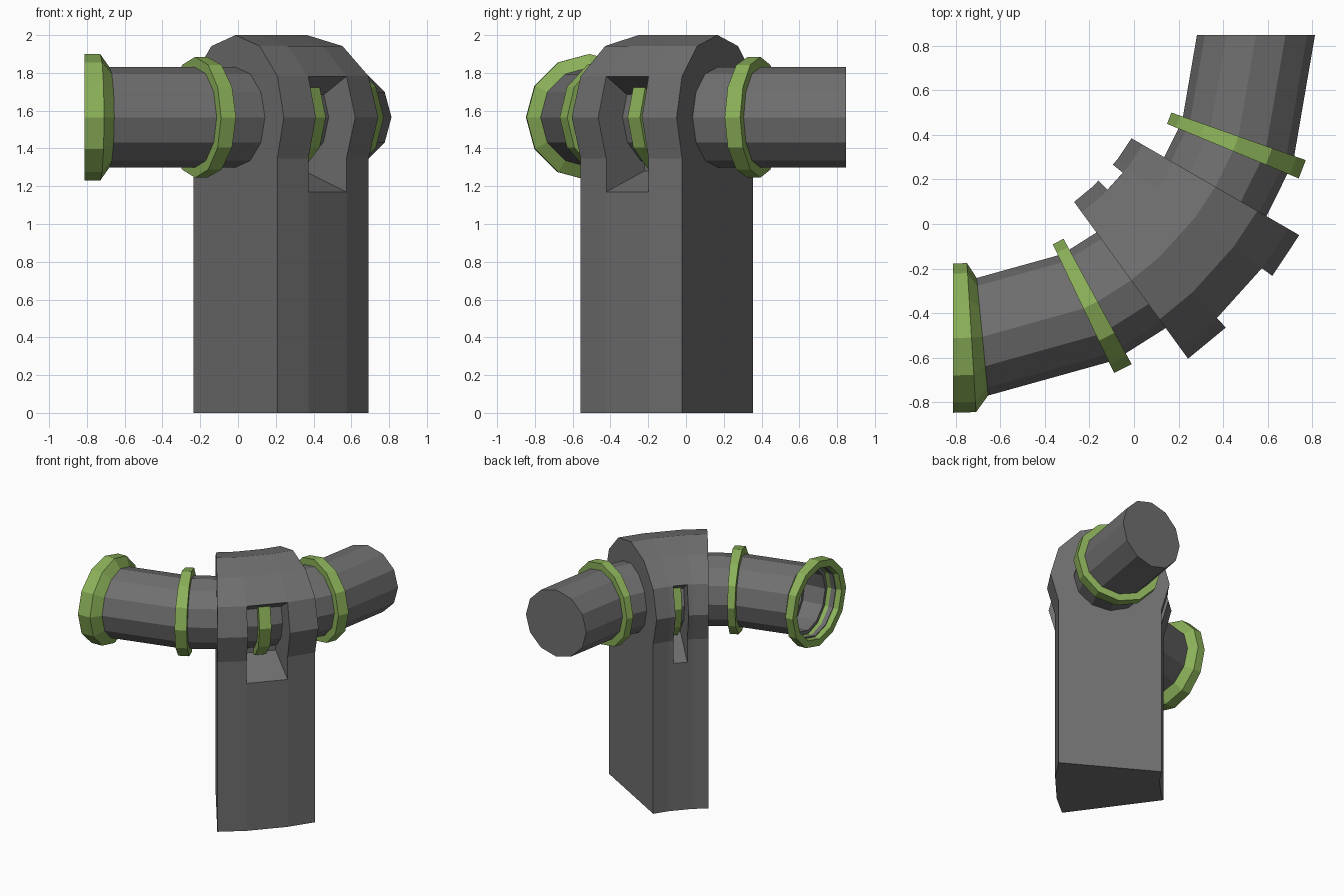
import bpy, bmesh
from math import cos, sin, radians, pi

if "Cube" in bpy.data.objects:
    bpy.data.objects.remove(bpy.data.objects["Cube"])

# Everything follows one quarter-circle path seen from above
CX, CY, R, ZC = -0.8125, 0.8475, 1.36, 1.565
SIDES = 12


def material(name, rgb):
    m = bpy.data.materials.new(name)
    m.diffuse_color = (*rgb, 1)
    m.use_nodes = True
    m.node_tree.nodes["Principled BSDF"].inputs["Base Color"].default_value = m.diffuse_color
    return m


GREEN = material("green_paint", (0.26, 0.44, 0.10))
DARK = material("dark_metal", (0.16, 0.16, 0.16))


def place(deg, h, z):
    a = radians(deg)
    return (CX + (R + h) * cos(a), CY + (R + h) * sin(a), z)


def circle(r):
    return [(r * cos(2 * pi * i / SIDES), ZC + r * sin(2 * pi * i / SIDES))
            for i in range(SIDES)]


def loft(name, stations, mat, closed=False):
    """Skin (angle, profile) stations; capped, or closed into a ring."""
    bm = bmesh.new()
    rows = [[bm.verts.new(place(a, h, z)) for h, z in prof] for a, prof in stations]
    pairs = list(zip(rows, rows[1:]))
    if closed:
        pairs.append((rows[-1], rows[0]))
    else:
        bm.faces.new(rows[0])
        bm.faces.new(rows[-1])
    n = len(rows[0])
    for p, q in pairs:
        for i in range(n):
            j = (i + 1) % n
            bm.faces.new((p[i], p[j], q[j], q[i]))
    bmesh.ops.recalc_face_normals(bm, faces=bm.faces)
    me = bpy.data.meshes.new(name)
    bm.to_mesh(me)
    bm.free()
    me.materials.append(mat)
    ob = bpy.data.objects.new(name, me)
    bpy.context.collection.objects.link(ob)
    return ob


# Bent pipe with a stepped socket at its left end
outer = [0, -19.5, -22.5, -30, -40.5, -43.5, -54, -61.5, -64.5, -84.4]
pipe = [(a, 0.265) for a in outer]
pipe += [(-88.5, 0.275), (-88.5, 0.265), (-86, 0.265), (-86, 0.235),
         (-80, 0.235), (-80, 0.205), (-74, 0.205)]
loft("pipe", [(a, circle(r)) for a, r in pipe], DARK)

# Green end flange and collars
flange = [(-90, 0.335), (-86.5, 0.335), (-84.4, 0.264), (-87, 0.264), (-90, 0.28)]
loft("end_flange", [(a, circle(r)) for a, r in flange], GREEN, closed=True)
for k, c in enumerate((-21, -42, -63)):
    ring = [(c - 1.5, 0.32), (c + 1.5, 0.32), (c + 1.5, 0.255), (c - 1.5, 0.255)]
    loft(f"collar_{k + 1}", [(a, circle(r)) for a, r in ring], GREEN, closed=True)

# Support pillar: round head running straight down to the ground
head = [circle(0.435)[i] for i in range(-1, 8)]
w = head[0][0]
profile = head + [(-w, 0), (w, 0)]
pillar = loft("support_pillar", [(a, profile) for a in (-54, -47, -37, -30)], DARK)

# Tapered windows on both sides that show the middle collar
for name, side, half in (("outer", 1, 4.98), ("inner", -1, 3)):
    near, far = 0.1, 0.5
    slot = [(side * h, z0 + s * (h - w)) for h, z0, s in (
        (near, 1.17, -0.4), (far, 1.17, -0.4), (far, 1.782, 0.65), (near, 1.782, 0.65))]
    cut = loft(f"{name}_window_cutter", [(-42 - half, slot), (-42 + half, slot)], DARK)
    cut.hide_render = True
    cut.hide_viewport = False
    cut.display_type = 'WIRE'
    mod = pillar.modifiers.new(f"{name}_window", 'BOOLEAN')
    mod.operation = 'DIFFERENCE'
    mod.solver = 'EXACT'
    mod.object = cut
